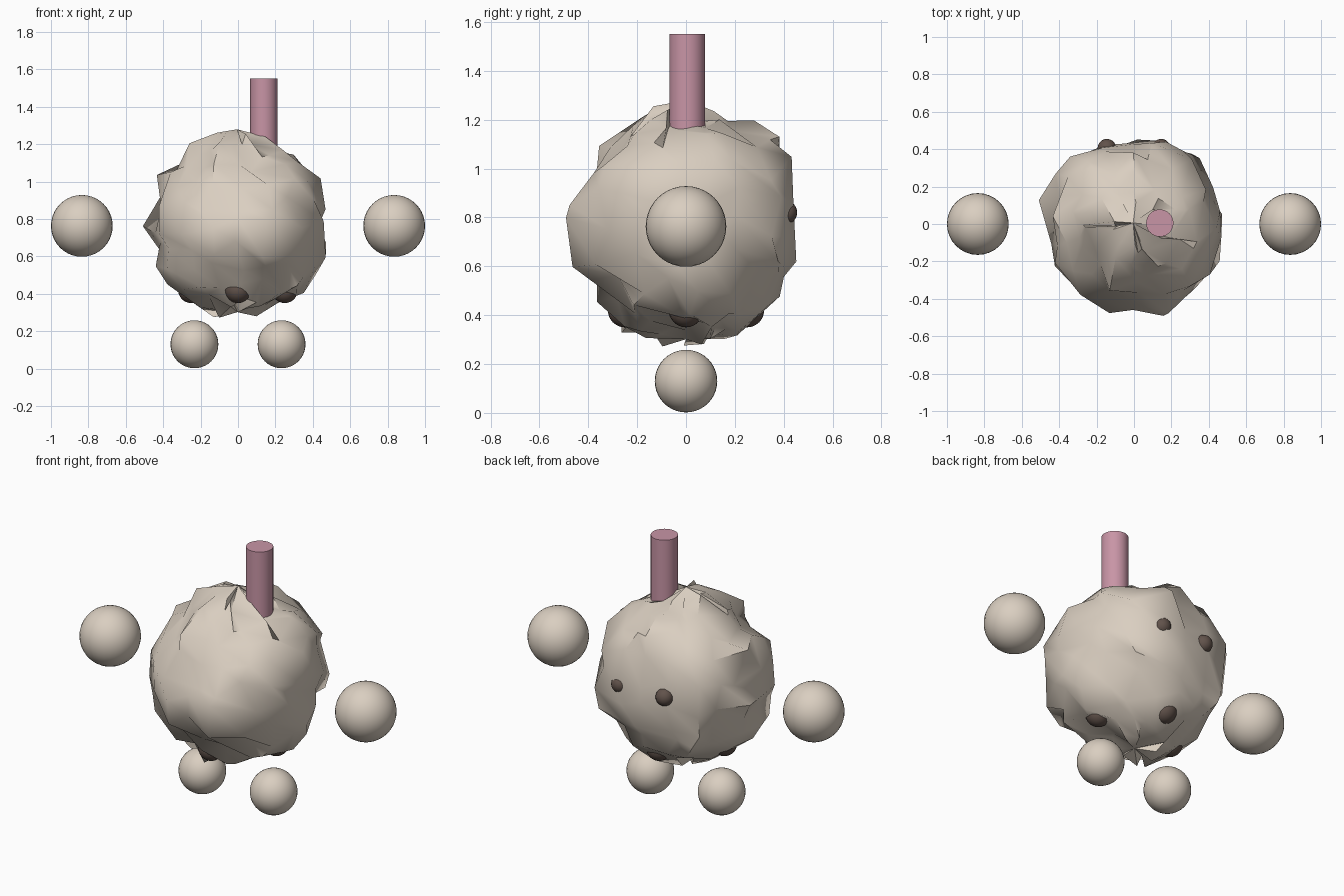
import bpy, bmesh, math, random
from mathutils import Vector

if "Cube" in bpy.data.objects:
    bpy.data.objects.remove(bpy.data.objects["Cube"])

random.seed(11)


def material(name, color):
    m = bpy.data.materials.new(name)
    m.diffuse_color = (*color, 1)
    m.use_nodes = True
    m.node_tree.nodes["Principled BSDF"].inputs["Base Color"].default_value = m.diffuse_color
    return m


cream = material("warm cream", (0.70, 0.62, 0.53))
pink = material("dusty pink", (0.58, 0.30, 0.38))
dark = material("dark brown", (0.12, 0.085, 0.07))


def finish(name, mat, angle):
    ob = bpy.context.object
    ob.name = name
    ob.data.materials.append(mat)
    bpy.ops.object.shade_smooth_by_angle(angle=math.radians(angle))
    return ob


def ball(name, loc, r, mat, seg=32, rings=20):
    bpy.ops.mesh.primitive_uv_sphere_add(segments=seg, ring_count=rings, radius=r, location=loc)
    return finish(name, mat, 60)


# crumpled body: sphere with every vertex shaken
bpy.ops.mesh.primitive_uv_sphere_add(segments=18, ring_count=12, radius=0.472, location=(0, 0, 0.765))
for v in bpy.context.object.data.vertices:
    v.co += Vector([random.uniform(-0.05, 0.05) for _ in range(3)])
finish("crumpled_body", cream, 48)

# hands, feet and half-buried eyes, mirrored left and right
for side, s in (("right", 1), ("left", -1)):
    ball(side + "_hand", (s * 0.835, 0, 0.763), 0.165, cream)
    ball(side + "_foot", (s * 0.233, 0, 0.13), 0.128, cream)
    ball(side + "_eye", (s * 0.145, 0.405, 0.82), 0.05, dark, 20, 12)

# dark studs around the underside
for i in range(4):
    a = i * math.pi / 2
    ball("stud", (0.25 * math.cos(a), 0.25 * math.sin(a), 0.42), 0.07, dark, 20, 12)

# stalk on top
bpy.ops.mesh.primitive_cylinder_add(vertices=32, radius=0.073, depth=0.45, location=(0.138, 0.005, 1.325))
finish("stalk", pink, 40)
